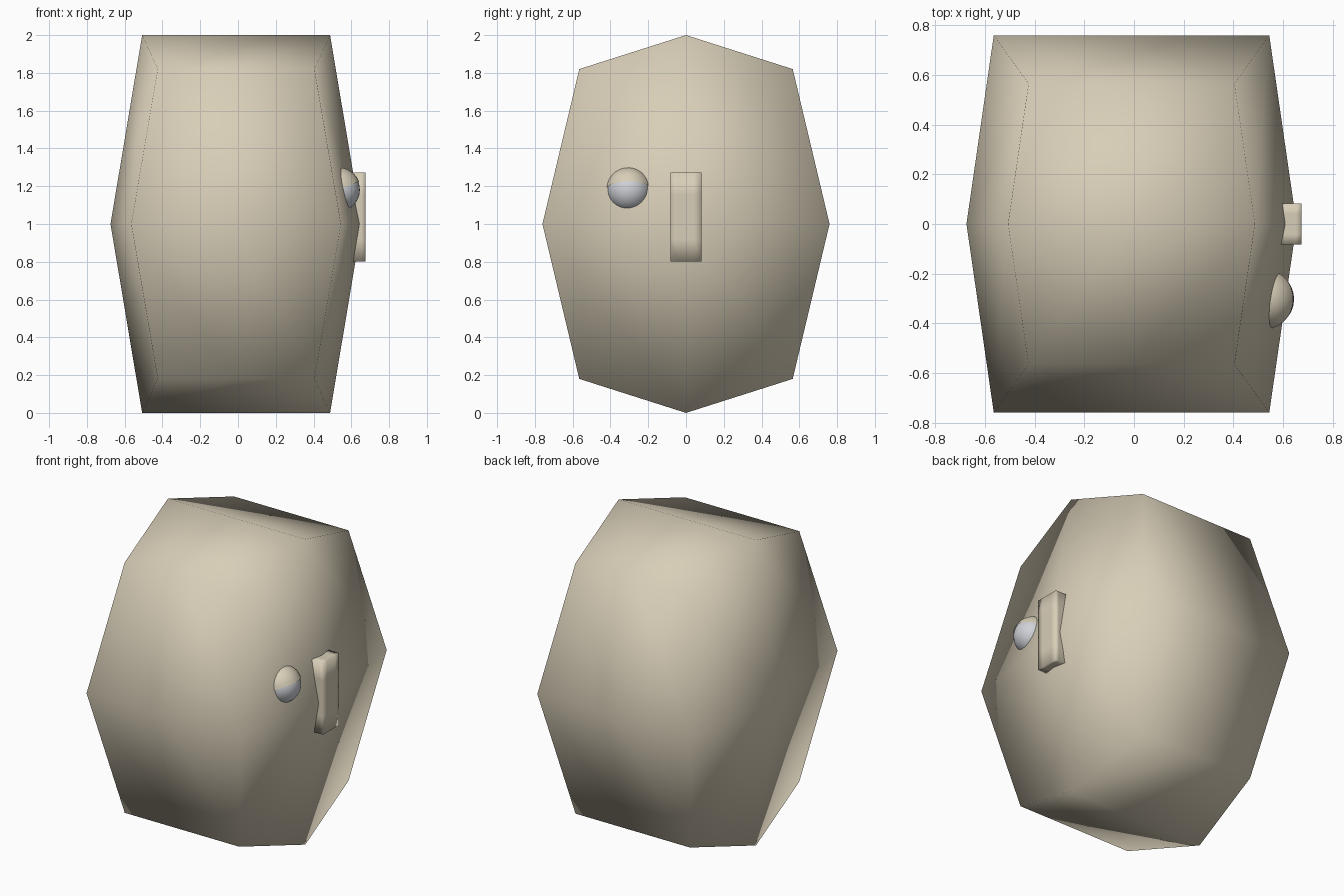
import bpy, bmesh
from math import radians
from mathutils import Matrix, Vector

if "Cube" in bpy.data.objects:
    bpy.data.objects.remove(bpy.data.objects["Cube"])


def material(name, color):
    m = bpy.data.materials.new(name)
    m.diffuse_color = color
    m.use_nodes = True
    m.node_tree.nodes["Principled BSDF"].inputs["Base Color"].default_value = m.diffuse_color
    return m


SKIN = material("skin", (0.69, 0.62, 0.48, 1))
EYE = material("eye", (0.62, 0.64, 0.68, 1))


def finish(bm, name, mat):
    bmesh.ops.recalc_face_normals(bm, faces=bm.faces)
    for f in bm.faces:
        f.smooth = True
    me = bpy.data.meshes.new(name)
    bm.to_mesh(me)
    bm.free()
    me.materials.append(mat)
    ob = bpy.data.objects.new(name, me)
    bpy.context.collection.objects.link(ob)
    return ob


def grid_cube(cuts):
    bm = bmesh.new()
    bmesh.ops.create_cube(bm, size=2)
    bmesh.ops.subdivide_edges(bm, edges=bm.edges[:], cuts=cuts, use_grid_fill=True)
    return bm


# Head: once-divided cube, octagonal from the side, with bulging ends
END_X = {(0, 0): 0.665, (1, 0): 0.555, (0, 1): 0.4975, (1, 1): 0.415}
bm = grid_cube(1)
for v in bm.verts:
    x, y, z = (round(c) for c in v.co)
    v.co = (x * END_X[abs(y), abs(z)] - 0.01,
            y * (0.565 if z else 0.76),
            z * (0.82 if y else 1.0) + 1.0)
finish(bm, "head", SKIN)

# Nose: upright bar set into the right-hand face
bm = grid_cube(3)
bmesh.ops.transform(bm, verts=bm.verts,
                    matrix=Matrix.Translation((0.63, 0, 1.037))
                    @ Matrix.Diagonal((0.045, 0.083, 0.236, 1)))
finish(bm, "nose", SKIN)

# Eyeball and tilted half-sphere eyelid
CENTRE = Vector((0.53, -0.303, 1.18))


def ball(radius):
    bm = bmesh.new()
    bmesh.ops.create_uvsphere(bm, u_segments=32, v_segments=16, radius=radius)
    return bm


bm = ball(0.115)
bmesh.ops.translate(bm, verts=bm.verts, vec=CENTRE)
finish(bm, "eyeball", EYE)

bm = ball(0.12)
bmesh.ops.bisect_plane(bm, geom=bm.verts[:] + bm.edges[:] + bm.faces[:], dist=1e-5,
                       plane_co=(0, 0, 0), plane_no=(0, 0, 1), clear_inner=True)
bmesh.ops.transform(bm, verts=bm.verts,
                    matrix=Matrix.Translation(CENTRE) @ Matrix.Rotation(radians(-22), 4, 'Y'))
finish(bm, "eyelid", SKIN)
